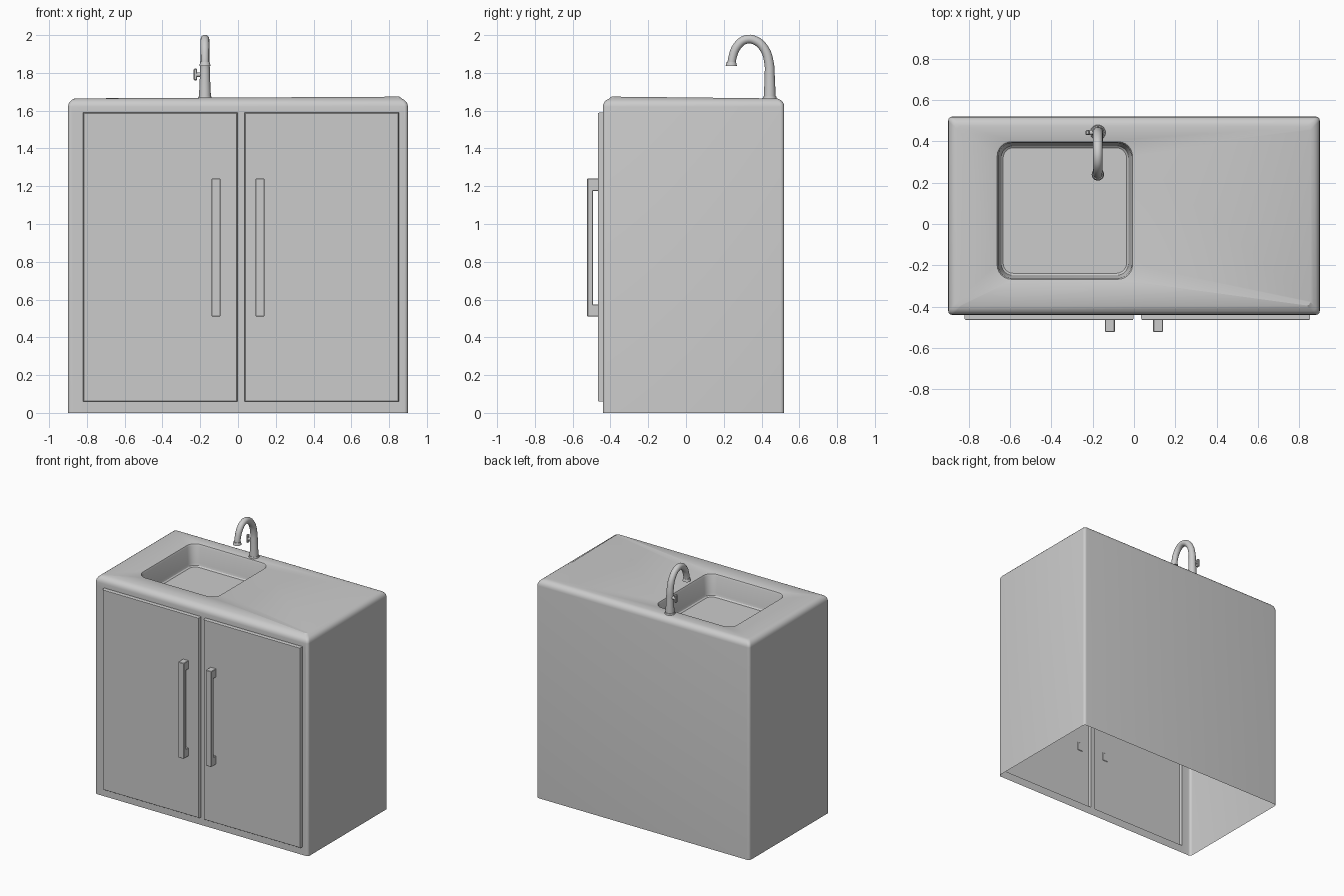
import bpy, bmesh, math
from mathutils import Vector

if "Cube" in bpy.data.objects:
    bpy.data.objects.remove(bpy.data.objects["Cube"])

grey = bpy.data.materials.new("plain grey")
grey.use_nodes = True
COLOUR = (0.6, 0.6, 0.6, 1)
grey.diffuse_color = COLOUR
grey.node_tree.nodes["Principled BSDF"].inputs["Base Color"].default_value = COLOUR


def finish(ob, angle=30):
    ob.data.materials.append(grey)
    bpy.ops.object.select_all(action='DESELECT')
    ob.select_set(True)
    bpy.context.view_layer.objects.active = ob
    bpy.ops.object.shade_smooth_by_angle(angle=math.radians(angle))
    return ob


def from_bmesh(name, bm):
    me = bpy.data.meshes.new(name)
    bm.to_mesh(me)
    bm.free()
    ob = bpy.data.objects.new(name, me)
    bpy.context.collection.objects.link(ob)
    return finish(ob)


def box(name, lo, hi, bevel=0.003):
    lo, hi = Vector(lo), Vector(hi)
    bm = bmesh.new()
    bmesh.ops.create_cube(bm, size=1)
    for v in bm.verts:
        v.co = (lo + hi) / 2 + v.co * (hi - lo)
    bmesh.ops.bevel(bm, geom=bm.edges[:], offset=bevel, segments=1, affect='EDGES')
    return from_bmesh(name, bm)


def cone(name, centre, r1, r2, depth, rot=(0, 0, 0)):
    bpy.ops.mesh.primitive_cone_add(vertices=24, radius1=r1, radius2=r2, depth=depth,
                                    location=centre, rotation=rot)
    ob = bpy.context.object
    ob.name = name
    return finish(ob)


def rounded_loop(bm, rect, inset, r, z, steps=6):
    """Counter-clockwise rounded rectangle of vertices."""
    x0, x1, y0, y1 = rect
    corners = ((x1, y0, -1, 1), (x1, y1, -1, -1), (x0, y1, 1, -1), (x0, y0, 1, 1))
    loop = []
    for i, (x, y, sx, sy) in enumerate(corners):
        cx, cy = x + sx * (inset + r), y + sy * (inset + r)
        for k in range(steps + 1):
            a = math.pi / 2 * (i - 1 + k / steps)
            loop.append(bm.verts.new((cx + r * math.cos(a), cy + r * math.sin(a), z)))
    return loop


# Cabinet shell: open below, rounded worktop edge, basin sunk into the top
TOP, EDGE = 1.665, 0.045
outer = (-0.9, 0.9, -0.44, 0.52)
basin = (-0.67, 0.0, -0.275, 0.405)
bm = bmesh.new()
loops = [rounded_loop(bm, outer, 0, 0.02, 0)]
for k in range(6):
    a = math.pi / 2 * k / 5
    loops.append(rounded_loop(bm, outer, EDGE * (1 - math.cos(a)), 0.02,
                              TOP - EDGE + EDGE * math.sin(a)))
for v in loops[-1]:
    if v.co.x > 0 and v.co.y < 0:
        v.co.z += 0.009
for inset, r, z in ((0, 0.075, TOP), (0.007, 0.07, 1.662), (0.013, 0.065, 1.65),
                    (0.022, 0.06, 1.525), (0.027, 0.055, 1.508), (0.036, 0.05, 1.5)):
    loops.append(rounded_loop(bm, basin, inset, r, z))
for a, b in zip(loops, loops[1:]):
    n = len(a)
    for i in range(n):
        j = (i + 1) % n
        bm.faces.new((a[i], a[j], b[j], b[i]))
bm.faces.new(loops[-1])
bm.normal_update()

# Doors: cut the front panel on their outlines and raise them
for co, no in [((x, 0, 0), (1, 0, 0)) for x in (-0.82, -0.003, 0.035, 0.852)] + \
              [((0, 0, z), (0, 0, 1)) for z in (0.06, 1.59)]:
    front = [f for f in bm.faces if f.normal.y < -0.999]
    edges = {e for f in front for e in f.edges}
    verts = {v for f in front for v in f.verts}
    bmesh.ops.bisect_plane(bm, geom=front + list(edges) + list(verts),
                           plane_co=co, plane_no=no, dist=1e-5)
    bm.normal_update()


def is_door(f):
    c = f.calc_center_median()
    return f.normal.y < -0.999 and 0.1 < c.z < 1.55 and 0.3 < abs(c.x) < 0.6


doors = [f for f in bm.faces if is_door(f)]
bmesh.ops.inset_individual(bm, faces=doors, thickness=0.0002, depth=0.02)
bmesh.ops.inset_individual(bm, faces=doors, thickness=0.005, depth=0.005)
from_bmesh("cabinet_with_basin", bm)

# Door handles
for side, s in (("right", -1), ("left", 1)):
    xa, xb = sorted((s * 0.093, s * 0.14))
    box(side + "_handle_bar", (xa, -0.523, 0.51), (xb, -0.492, 1.24))
    for end, z in (("lower", 0.51), ("upper", 1.175)):
        box(f"{side}_handle_{end}_mount", (xa, -0.5, z), (xb, -0.462, z + 0.065))

# Tap: swept spout, base flange, outlet collar and side lever
X = -0.175
path = ((0.443, 1.66, 0.032), (0.443, 1.78, 0.027), (0.44, 1.85, 0.025),
        (0.415, 1.927, 0.024), (0.365, 1.972, 0.023), (0.315, 1.976, 0.023),
        (0.27, 1.94, 0.023), (0.247, 1.885, 0.022), (0.24, 1.84, 0.022))
curve = bpy.data.curves.new("tap_spout", 'CURVE')
curve.dimensions = '3D'
curve.bevel_depth = 1
curve.bevel_resolution = 6
curve.use_fill_caps = True
spline = curve.splines.new('BEZIER')
spline.bezier_points.add(len(path) - 1)
spline.resolution_u = 4
for p, (y, z, r) in zip(spline.bezier_points, path):
    p.co = (X, y, z)
    p.radius = r
    p.handle_left_type = p.handle_right_type = 'AUTO'
spout = bpy.data.objects.new("tap_spout", curve)
bpy.context.collection.objects.link(spout)
bpy.ops.object.select_all(action='DESELECT')
spout.select_set(True)
bpy.context.view_layer.objects.active = spout
bpy.ops.object.convert(target='MESH')
finish(bpy.context.object, 40)

cone("tap_base", (X, 0.443, 1.668), 0.038, 0.035, 0.016)
cone("tap_outlet", (X, 0.24, 1.847), 0.03, 0.025, 0.02)
cone("tap_lever_stem", (-0.208, 0.443, 1.79), 0.012, 0.012, 0.04, (0, math.pi / 2, 0))
box("tap_lever", (-0.235, 0.431, 1.76), (-0.216, 0.455, 1.822), 0.005)
